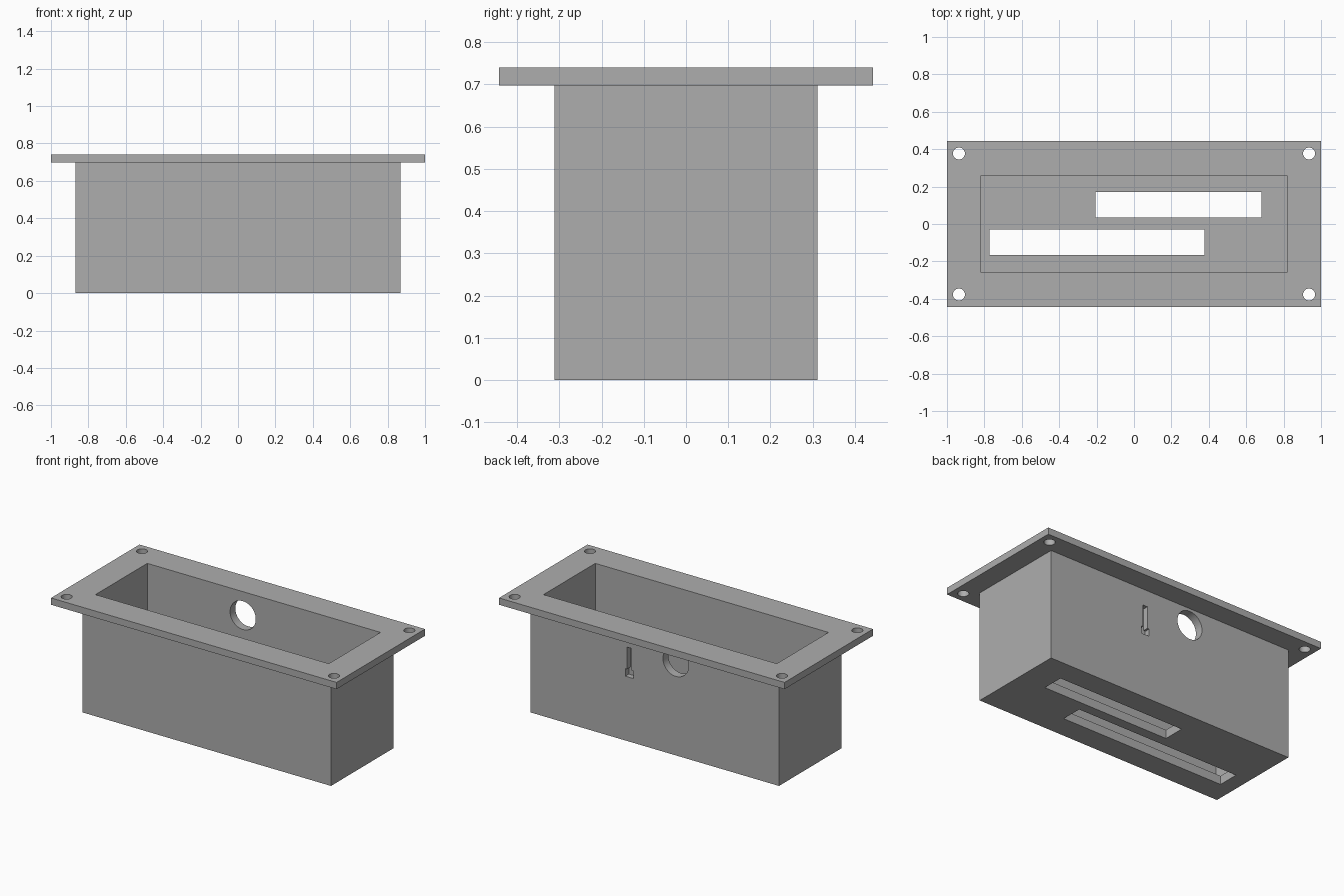
import bpy
from math import radians

old = bpy.data.objects.get("Cube")
if old:
    bpy.data.objects.remove(old, do_unlink=True)

grey = bpy.data.materials.new("plain_grey")
grey.use_nodes = True
colour = (0.42, 0.42, 0.42, 1)
grey.diffuse_color = colour
grey.node_tree.nodes["Principled BSDF"].inputs["Base Color"].default_value = colour


def block(name, x, y, z):
    """Box spanning the given (low, high) ranges."""
    spans = (x, y, z)
    bpy.ops.mesh.primitive_cube_add(size=1, location=[(a + b) / 2 for a, b in spans])
    ob = bpy.context.object
    ob.name = name
    ob.scale = [b - a for a, b in spans]
    bpy.ops.object.transform_apply(location=True, rotation=False, scale=True)
    ob.data.materials.append(grey)
    return ob


def rod(name, radius, depth, location, tilt=0):
    bpy.ops.mesh.primitive_cylinder_add(vertices=48, radius=radius, depth=depth,
                                        location=location, rotation=(tilt, 0, 0))
    ob = bpy.context.object
    ob.name = name
    ob.data.materials.append(grey)
    return ob


def combine(target, tool, operation):
    mod = target.modifiers.new("combine", 'BOOLEAN')
    mod.operation = operation
    mod.solver = 'EXACT'
    mod.object = tool
    bpy.context.view_layer.objects.active = target
    bpy.ops.object.modifier_apply(modifier=mod.name)
    bpy.data.objects.remove(tool, do_unlink=True)


TOP, LIP = 0.74, 0.697
HALF_X, HALF_Y = 0.87, 0.312
IN_X, IN_Y, FLOOR = 0.817, 0.259, 0.055

# Box with a mounting flange around its rim
housing = block("housing", (-HALF_X, HALF_X), (-HALF_Y, HALF_Y), (0, TOP - 0.01))
combine(housing, block("flange", (-1, 1), (-0.4425, 0.4425), (LIP, TOP)), 'UNION')

cutters = [
    # Open cavity
    block("cavity", (-IN_X, IN_X), (-IN_Y, IN_Y), (FLOOR, 1)),
    # Long slots through the floor
    block("back_slot", (-0.206, 0.682), (0.034, 0.17), (-0.1, 0.1)),
    block("front_slot", (-0.773, 0.377), (-0.165, -0.03), (-0.1, 0.1)),
    # Round cable hole through the back wall
    rod("cable_hole", 0.09, 0.2, (-0.147, 0.29, 0.59), radians(90)),
    # Blind hanging notch in the back wall: narrow neck over a wide foot
    block("notch_neck", (0.163, 0.194), (HALF_Y - 0.035, 0.4), (0.43, 0.594)),
    block("notch_foot", (0.15, 0.207), (HALF_Y - 0.035, 0.4), (0.407, 0.455)),
]
# Screw holes in the flange corners
for sx in (-1, 1):
    for sy in (-1, 1):
        cutters.append(rod("screw_hole", 0.032, 0.2, (sx * 0.936, sy * 0.377, 0.72)))

for cutter in cutters:
    combine(housing, cutter, 'DIFFERENCE')

bpy.ops.object.select_all(action='DESELECT')
housing.select_set(True)
bpy.context.view_layer.objects.active = housing
bpy.ops.object.shade_smooth_by_angle(angle=radians(30))
